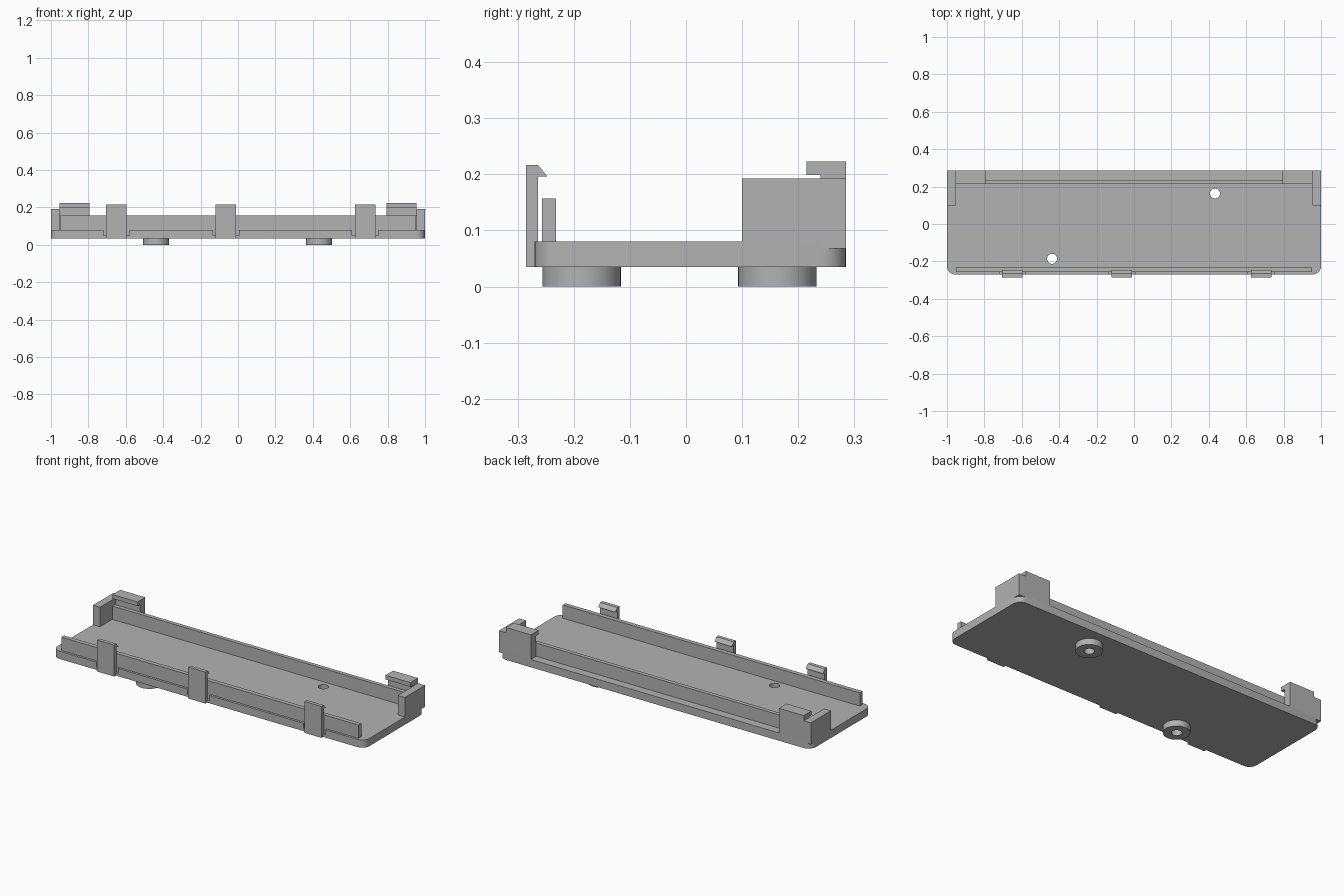
import bpy
import bmesh
import math
from mathutils import Matrix, Vector

cube = bpy.data.objects.get("Cube")
if cube:
    bpy.data.objects.remove(cube)

grey = bpy.data.materials.new("plain grey")
grey.use_nodes = True
grey.diffuse_color = (0.45, 0.45, 0.45, 1)
grey.node_tree.nodes["Principled BSDF"].inputs["Base Color"].default_value = (0.45, 0.45, 0.45, 1)


def finish(name, bm):
    bmesh.ops.recalc_face_normals(bm, faces=bm.faces)
    mesh = bpy.data.meshes.new(name)
    bm.to_mesh(mesh)
    bm.free()
    mesh.materials.append(grey)
    obj = bpy.data.objects.new(name, mesh)
    bpy.context.collection.objects.link(obj)
    return obj


def prism(name, points, offset):
    """Extrude a flat outline along an offset."""
    bm = bmesh.new()
    face = bm.faces.new([bm.verts.new(p) for p in points])
    moved = bmesh.ops.extrude_face_region(bm, geom=[face])["geom"]
    verts = [v for v in moved if isinstance(v, bmesh.types.BMVert)]
    bmesh.ops.translate(bm, verts=verts, vec=Vector(offset))
    return finish(name, bm)


def box(name, x, y, z):
    corners = [(x[0], y[0], z[0]), (x[1], y[0], z[0]),
               (x[1], y[1], z[0]), (x[0], y[1], z[0])]
    return prism(name, corners, (0, 0, z[1] - z[0]))


def cylinder(name, x, y, radius, z0, z1):
    bm = bmesh.new()
    bmesh.ops.create_cone(bm, cap_ends=True, segments=48, radius1=radius, radius2=radius,
                          depth=z1 - z0, matrix=Matrix.Translation((x, y, (z0 + z1) / 2)))
    return finish(name, bm)


def cut(target, cutter):
    mod = target.modifiers.new("cut", 'BOOLEAN')
    mod.operation = 'DIFFERENCE'
    mod.solver = 'EXACT'
    mod.object = cutter
    cutter.hide_render = True
    cutter.display_type = 'WIRE'


def smooth(obj):
    bpy.ops.object.select_all(action='DESELECT')
    obj.select_set(True)
    bpy.context.view_layer.objects.active = obj
    bpy.ops.object.shade_smooth_by_angle(angle=math.radians(30))


BOTTOM, TOP, WALL_TOP = 0.035, 0.08, 0.157

# Base plate with rounded corners
radius = 0.045
outline = []
for i, (sx, sy) in enumerate([(1, 1), (-1, 1), (-1, -1), (1, -1)]):
    cx = sx * (1 - radius)
    cy = 0.285 - radius if sy > 0 else -0.27 + radius
    for step in range(9):
        a = math.pi / 2 * (i + step / 8)
        outline.append((cx + radius * math.cos(a), cy + radius * math.sin(a), BOTTOM))
plate = prism("base_plate", outline, (0, 0, TOP - BOTTOM))
smooth(plate)

# Round feet with screw holes through the plate
for side, x, y in [("right", -0.438, -0.186), ("left", 0.433, 0.163)]:
    foot = cylinder(side + "_foot", x, y, 0.07, 0, BOTTOM)
    smooth(foot)
    hole = cylinder(side + "_hole_cutter", x, y, 0.027, -0.1, 0.2)
    cut(foot, hole)
    cut(plate, hole)

# Long walls
box("front_wall", (-0.953, 0.953), (-0.257, -0.232), (TOP, WALL_TOP))
box("back_wall", (-0.955, 0.955), (0.213, 0.236), (TOP, WALL_TOP))

# Snap clips on the front, each with a relief notch in the plate
clip_profile = [(-0.285, BOTTOM), (-0.285, 0.217), (-0.264, 0.217),
                (-0.247, 0.196), (-0.264, 0.196), (-0.264, BOTTOM)]
for name, x in [("right", -0.65), ("middle", -0.065), ("left", 0.68)]:
    half = 0.055
    prism(name + "_clip", [(x - half, y, z) for y, z in clip_profile], (2 * half, 0, 0))
    notch = box(name + "_notch_cutter", (x - half - 0.015, x + half + 0.015),
                (-0.3, -0.2575), (0.05, 0.1))
    cut(plate, notch)

# Back corner brackets: side cheek, rear block and overhanging lip
hook_profile = [(0.24, 0.068), (0.24, 0.199), (0.215, 0.199),
                (0.215, 0.223), (0.285, 0.223), (0.285, 0.068)]
for name, s in [("right", -1), ("left", 1)]:
    box(name + "_corner_cheek", sorted((s, s * 0.955)), (0.1, 0.285), (0.068, 0.193))
    prism(name + "_corner_hook", [(s * 0.955, y, z) for y, z in hook_profile],
          (-s * 0.16, 0, 0))
